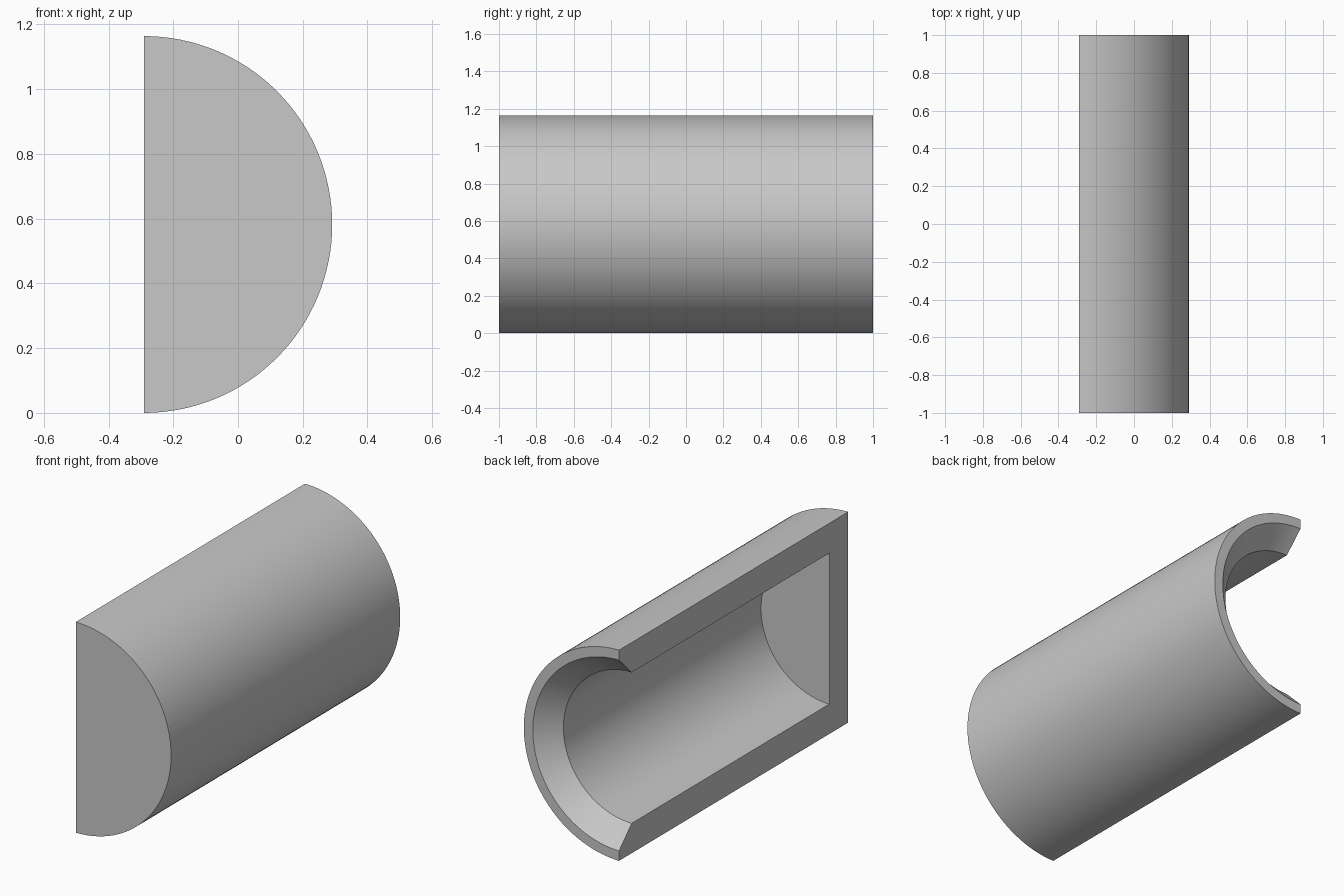
import bpy
import bmesh
import math
from mathutils import Vector

cube = bpy.data.objects.get("Cube")
if cube:
    bpy.data.objects.remove(cube, do_unlink=True)

RADIUS = 0.582
WALL = 0.165
BEVEL = 0.11
HALF = 1.0
STEPS = 64

# Material
grey = bpy.data.materials.new("plain_grey")
grey.use_nodes = True
colour = (0.58, 0.58, 0.58, 1)
grey.diffuse_color = colour
grey.node_tree.nodes["Principled BSDF"].inputs["Base Color"].default_value = colour

# Wall section as (radius, y): closed front floor, chamfered open back rim
bore = RADIUS - WALL
section = [(0, -HALF), (RADIUS, -HALF), (RADIUS, HALF), (bore + BEVEL, HALF),
           (bore, HALF - BEVEL), (bore, WALL - HALF), (0, WALL - HALF)]

# Half turn of the section around the lengthwise axis
centre = Vector((-RADIUS / 2, 0, RADIUS))
bm = bmesh.new()
verts = [bm.verts.new(centre + Vector((0, y, r))) for r, y in section]
edges = [bm.edges.new(pair) for pair in zip(verts, verts[1:])]
bmesh.ops.spin(bm, geom=verts + edges, cent=centre, axis=(0, 1, 0),
               angle=math.pi, steps=STEPS)
bmesh.ops.remove_doubles(bm, verts=bm.verts, dist=0.0001)

# Flat cut face, then merge the fans of the end walls
rim = [e for e in bm.edges if e.is_boundary]
bmesh.ops.contextual_create(bm, geom=rim)
bmesh.ops.dissolve_limit(bm, angle_limit=math.radians(0.5),
                         verts=bm.verts, edges=bm.edges)
bmesh.ops.recalc_face_normals(bm, faces=bm.faces)

mesh = bpy.data.meshes.new("half_cup_shell")
bm.to_mesh(mesh)
bm.free()
mesh.materials.append(grey)
shell = bpy.data.objects.new("half_cup_shell", mesh)
bpy.context.collection.objects.link(shell)

# Smooth curved walls with sharp rims
bpy.ops.object.select_all(action='DESELECT')
shell.select_set(True)
bpy.context.view_layer.objects.active = shell
bpy.ops.object.shade_smooth_by_angle(angle=math.radians(30))
